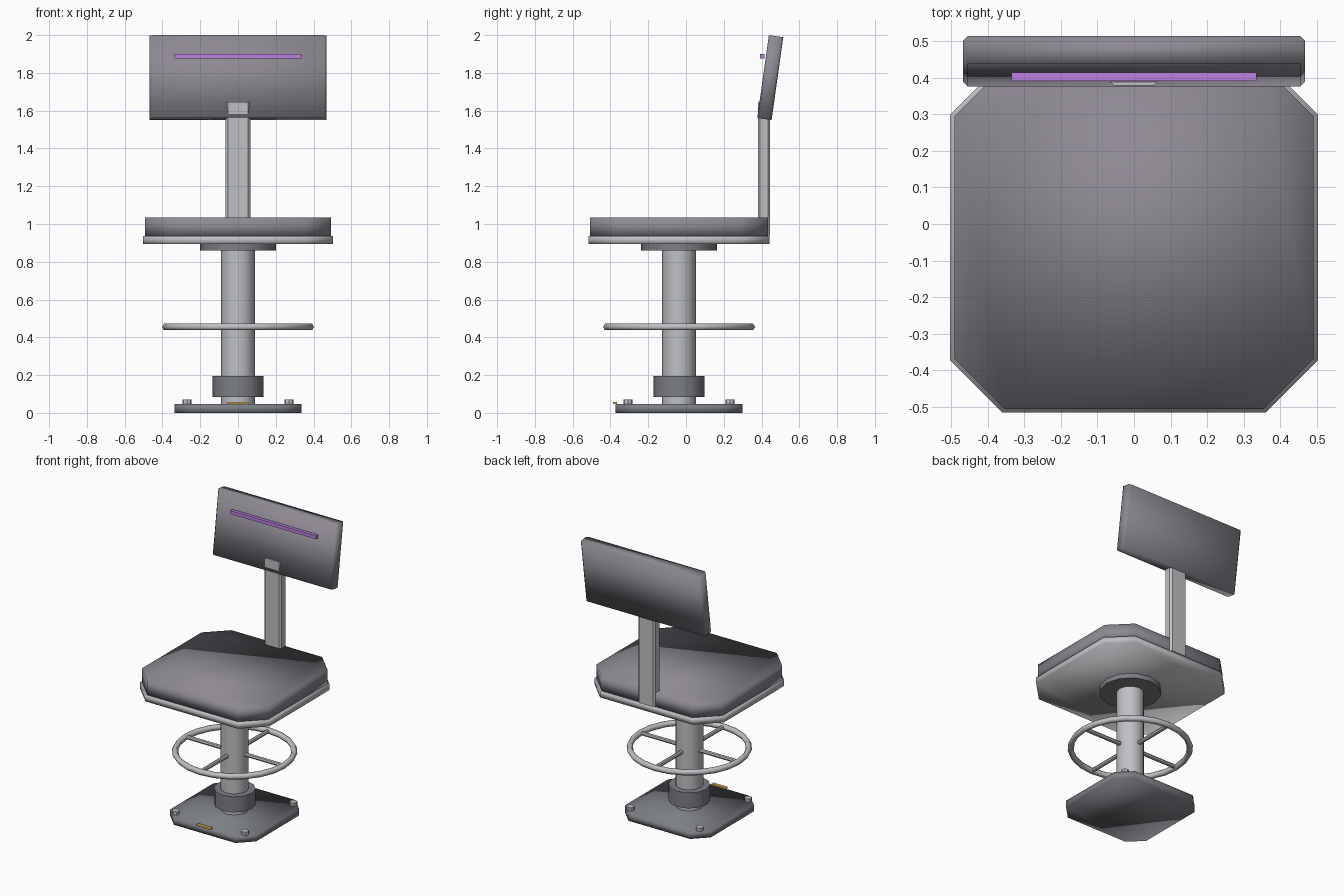
import bpy, bmesh, math
from mathutils import Matrix, Vector

if "Cube" in bpy.data.objects:
    bpy.data.objects.remove(bpy.data.objects["Cube"])

CY = -0.037  # pedestal axis in y


def material(name, color):
    m = bpy.data.materials.new(name)
    m.diffuse_color = (*color, 1)
    m.use_nodes = True
    m.node_tree.nodes["Principled BSDF"].inputs["Base Color"].default_value = m.diffuse_color
    return m


steel = material("steel", (0.52, 0.53, 0.55))
dark = material("dark_metal", (0.2, 0.21, 0.23))
padding = material("padding", (0.27, 0.25, 0.29))
purple = material("purple", (0.5, 0.22, 0.75))
gold = material("gold", (0.8, 0.5, 0.12))


def finish(bm, name, mat, smooth="angle"):
    bmesh.ops.recalc_face_normals(bm, faces=bm.faces)
    me = bpy.data.meshes.new(name)
    bm.to_mesh(me)
    bm.free()
    me.materials.append(mat)
    ob = bpy.data.objects.new(name, me)
    bpy.context.collection.objects.link(ob)
    bpy.ops.object.select_all(action='DESELECT')
    ob.select_set(True)
    bpy.context.view_layer.objects.active = ob
    if smooth == "all":
        bpy.ops.object.shade_smooth()
    elif smooth == "angle":
        bpy.ops.object.shade_smooth_by_angle(angle=math.radians(40))
    return ob


def slab(name, hx, hy, z0, z1, cut, mat, y=CY, smooth="flat"):
    """Rectangle with chamfered corners, extruded upwards."""
    pts = [(hx - cut, -hy), (hx, cut - hy), (hx, hy - cut), (hx - cut, hy),
           (cut - hx, hy), (-hx, hy - cut), (-hx, cut - hy), (cut - hx, -hy)]
    bm = bmesh.new()
    face = bm.faces.new([bm.verts.new((px, py + y, z0)) for px, py in pts])
    top = bmesh.ops.extrude_face_region(bm, geom=[face])
    verts = [v for v in top["geom"] if isinstance(v, bmesh.types.BMVert)]
    bmesh.ops.translate(bm, verts=verts, vec=(0, 0, z1 - z0))
    return finish(bm, name, mat, smooth)


def rod(name, a, b, r, mat, sides=12):
    """Capped cylinder between two points."""
    a, b = Vector(a), Vector(b)
    d = b - a
    rot = d.to_track_quat('Z', 'Y').to_matrix().to_4x4()
    bm = bmesh.new()
    bmesh.ops.create_cone(bm, cap_ends=True, segments=sides, radius1=r, radius2=r,
                          depth=d.length, matrix=Matrix.Translation((a + b) / 2) @ rot)
    return finish(bm, name, mat)


def box(name, lo, hi, mat):
    lo, hi = Vector(lo), Vector(hi)
    bm = bmesh.new()
    bmesh.ops.create_cube(bm, size=1, matrix=Matrix.Translation((lo + hi) / 2)
                          @ Matrix.Diagonal((*(hi - lo), 1)))
    return finish(bm, name, mat, "flat")


# Base plate, bolts and tag
slab("base_plate", 0.335, 0.335, 0, 0.047, 0.095, dark, smooth="all")
for i, (sx, sy) in enumerate([(-1, -1), (1, -1), (1, 1), (-1, 1)]):
    p = (0.27 * sx, CY + 0.27 * sy)
    rod(f"base_bolt_{i + 1}", (*p, 0.04), (*p, 0.07), 0.025, steel, 8)
box("base_tag", (-0.055, -0.386, 0.047), (0.055, -0.365, 0.058), gold)

# Pedestal
rod("column", (0, CY, 0.04), (0, CY, 0.88), 0.09, steel)
rod("collar", (0, CY, 0.085), (0, CY, 0.195), 0.134, dark)
rod("seat_flange", (0, CY, 0.86), (0, CY, 0.9), 0.2, dark)

# Foot ring swept from a hexagonal section, with four spokes
bm = bmesh.new()
R, r, N, M = 0.382, 0.02, 24, 6
rings = []
for i in range(N):
    t = 2 * math.pi * i / N
    loop = []
    for j in range(M):
        u = 2 * math.pi * j / M
        d = R + r * math.cos(u)
        loop.append(bm.verts.new((d * math.cos(t), CY + d * math.sin(t), 0.455 + r * math.sin(u))))
    rings.append(loop)
for i in range(N):
    for j in range(M):
        a, b, k = rings[i], rings[(i + 1) % N], (j + 1) % M
        bm.faces.new((a[j], b[j], b[k], a[k]))
finish(bm, "foot_ring", steel, "all")
for i in range(4):
    c, s = math.cos(i * math.pi / 2), math.sin(i * math.pi / 2)
    rod(f"foot_spoke_{i + 1}", (0.07 * c, CY + 0.07 * s, 0.455),
        (0.38 * c, CY + 0.38 * s, 0.455), 0.014, steel, 8)

# Seat
slab("seat_pan", 0.504, 0.479, 0.893, 0.937, 0.143, steel, smooth="all")
slab("seat_cushion", 0.492, 0.47, 0.937, 1.035, 0.138, padding, smooth="all")

# Back support and tilted backrest with accent strip
slab("back_post", 0.066, 0.033, 0.94, 1.645, 0.012, steel, y=0.413)
back = slab("backrest", 0.469, 0.0385, -0.2215, 0.2215, 0.013, padding, y=0, smooth="all")
back.location = (0, 0.446, 1.775)
back.rotation_euler = (-math.radians(8), 0, 0)
box("backrest_strip", (-0.335, 0.392, 1.876), (0.335, 0.415, 1.9), purple)
